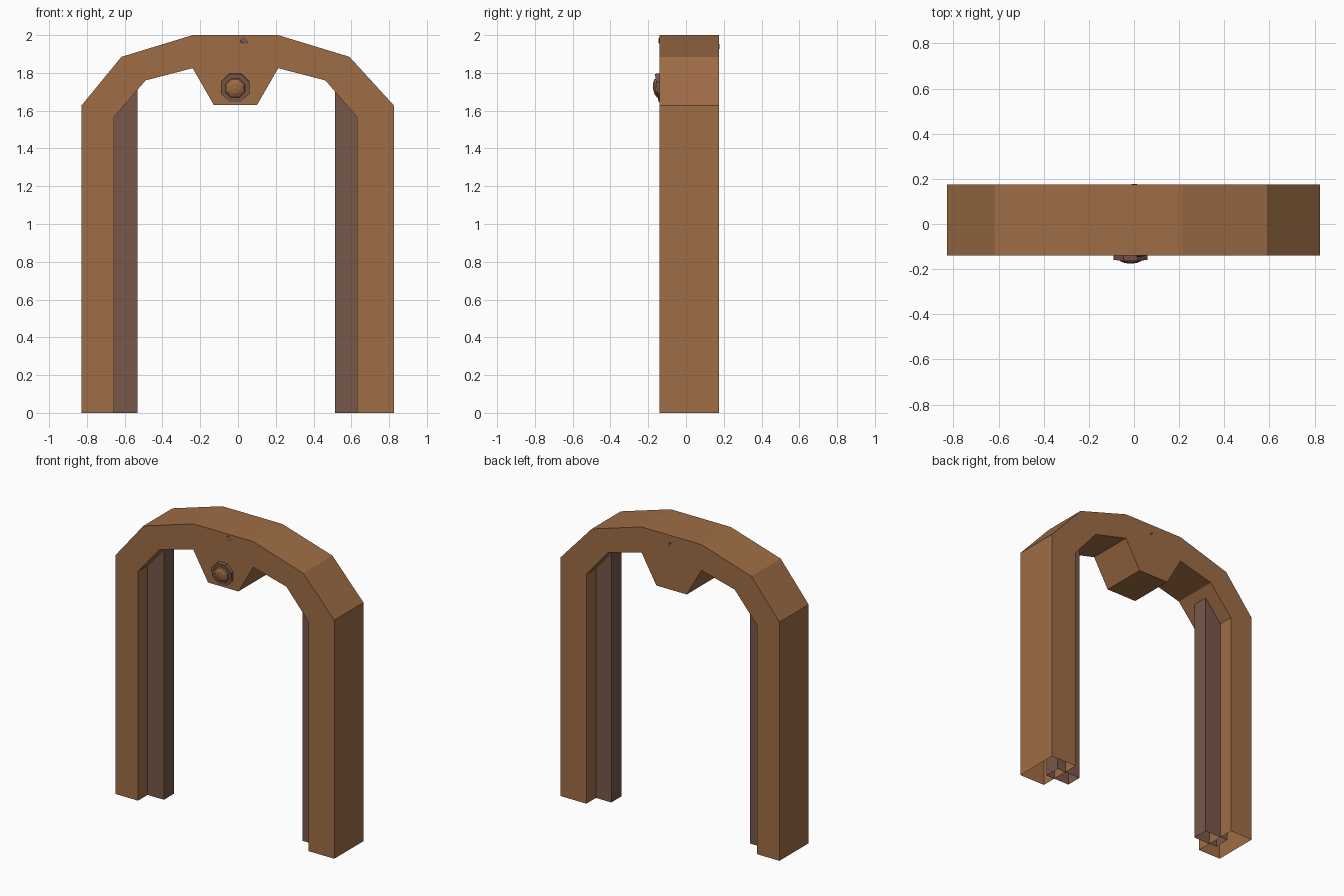
import bpy, bmesh, math
from mathutils import Matrix, Vector

if "Cube" in bpy.data.objects:
    bpy.data.objects.remove(bpy.data.objects["Cube"])

FRONT, BACK = -0.14, 0.175


def material(name, colour):
    m = bpy.data.materials.new(name)
    m.diffuse_color = (*colour, 1)
    m.use_nodes = True
    m.node_tree.nodes["Principled BSDF"].inputs["Base Color"].default_value = m.diffuse_color
    return m


wood = material("warm wood", (0.345, 0.153, 0.06))
dark = material("dark trim", (0.19, 0.096, 0.068))


def finish(name, bm, mat):
    bmesh.ops.recalc_face_normals(bm, faces=bm.faces[:])
    me = bpy.data.meshes.new(name)
    bm.to_mesh(me)
    bm.free()
    me.materials.append(mat)
    ob = bpy.data.objects.new(name, me)
    bpy.context.collection.objects.link(ob)
    return ob


def band(name, outer, inner, y0, y1, mat, open_spans=()):
    """Hollow band between two matching profiles, left open at both ends."""
    bm = bmesh.new()
    rings = [[bm.verts.new(c) for c in ((a[0], y0, a[1]), (a[0], y1, a[1]),
                                        (b[0], y1, b[1]), (b[0], y0, b[1]))]
             for a, b in zip(outer, inner)]
    for i in range(len(rings) - 1):
        for k in range(4):
            if k == 2 and i in open_spans:   # inner side covered by the keystone
                continue
            n = (k + 1) % 4
            bm.faces.new((rings[i][k], rings[i][n], rings[i + 1][n], rings[i + 1][k]))
    return finish(name, bm, mat)


# Arch frame with both legs (open undersides)
outer = [(-0.828, 0), (-0.828, 1.628), (-0.617, 1.885), (-0.24, 2.0),
         (0.213, 2.0), (0.59, 1.885), (0.825, 1.628), (0.825, 0)]
inner = [(-0.657, 0), (-0.657, 1.565), (-0.49, 1.76), (-0.24, 1.825),
         (0.213, 1.825), (0.463, 1.76), (0.63, 1.565), (0.63, 0)]
band("arch_frame", outer, inner, FRONT, BACK, wood, open_spans=(3,))

# Keystone block hanging under the crown
bm = bmesh.new()
prof = [(-0.24, 1.825), (-0.128, 1.63), (0.101, 1.63), (0.213, 1.825)]
f = [bm.verts.new((x, FRONT, z)) for x, z in prof]
b = [bm.verts.new((x, BACK, z)) for x, z in prof]
bm.faces.new(f)
bm.faces.new(b)
for i in range(3):
    bm.faces.new((f[i], f[i + 1], b[i + 1], b[i]))
finish("keystone", bm, wood)

# Inner door-stop strips on each leg, running up into the arch
for side, tip in (("left", -0.533), ("right", 0.513)):
    s = 1 if tip > 0 else -1
    root = tip + s * 0.18
    band(side + "_inner_strip", [(root, 0), (root, 1.72)],
         [(tip, 0), (tip, 1.72)], -0.037, 0.072, dark)

# Octagonal washer, tilted slightly forward on the keystone
tilt = Matrix.Rotation(math.radians(97), 4, 'X')
turn = Matrix.Rotation(math.radians(22.5), 4, 'Z')
bm = bmesh.new()
bmesh.ops.create_cone(bm, cap_ends=True, segments=8, radius1=0.081, radius2=0.081,
                      depth=0.024,
                      matrix=Matrix.Translation((-0.015, -0.143, 1.722)) @ tilt @ turn)
finish("bolt_washer", bm, dark)

# Domed bolt head
bm = bmesh.new()
bmesh.ops.create_uvsphere(bm, u_segments=8, v_segments=6, radius=1,
                          matrix=Matrix.Translation((-0.015, -0.149, 1.72)) @ tilt @ turn
                          @ Matrix.Diagonal((0.059, 0.059, 0.026, 1)))
finish("bolt_head", bm, wood)

# Slim pin through the crown, its ends just showing front and back
a, c = Vector((0.036, FRONT - 0.002, 1.973)), Vector((-0.013, BACK - 0.001, 1.936))
bm = bmesh.new()
bmesh.ops.create_cone(bm, cap_ends=True, segments=8, radius1=0.026, radius2=0.026,
                      depth=(c - a).length,
                      matrix=Matrix.Translation((a + c) / 2)
                      @ (c - a).to_track_quat('Z', 'X').to_matrix().to_4x4()
                      @ Matrix.Diagonal((0.65, 1, 1, 1)))
finish("crown_pin", bm, dark)
